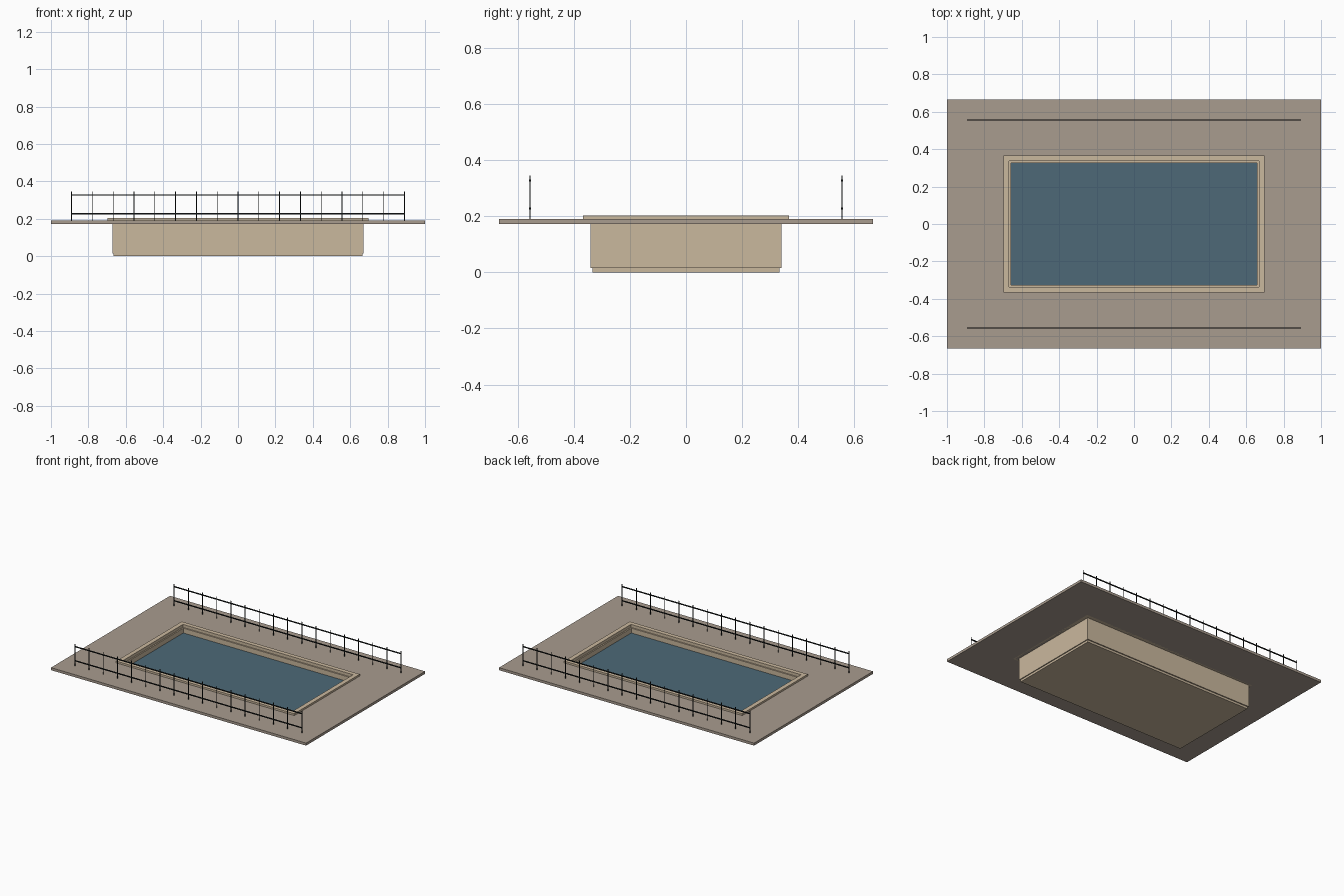
import bpy
import bmesh

if "Cube" in bpy.data.objects:
    bpy.data.objects.remove(bpy.data.objects["Cube"], do_unlink=True)


def material(name, rgb):
    """Flat material from 0-255 display values, converted to linear."""
    lin = [((c / 255 + 0.055) / 1.055) ** 2.4 for c in rgb]
    mat = bpy.data.materials.new(name)
    mat.use_nodes = True
    mat.diffuse_color = (*lin, 1)
    mat.node_tree.nodes["Principled BSDF"].inputs["Base Color"].default_value = (*lin, 1)
    return mat


paving = material("paving", (169, 156, 143))
stone = material("pale stone", (202, 184, 158))
water_blue = material("water blue", (77, 105, 119))
black_metal = material("black metal", (22, 26, 26))


def finish(name, bm, mat):
    bmesh.ops.recalc_face_normals(bm, faces=bm.faces)
    mesh = bpy.data.meshes.new(name)
    bm.to_mesh(mesh)
    bm.free()
    mesh.materials.append(mat)
    obj = bpy.data.objects.new(name, mesh)
    bpy.context.collection.objects.link(obj)
    return obj


def add_box(bm, centre, size):
    verts = bmesh.ops.create_cube(bm, size=1)["verts"]
    bmesh.ops.scale(bm, vec=size, verts=verts)
    bmesh.ops.translate(bm, vec=centre, verts=verts)


def box(name, half_x, half_y, z0, z1, mat):
    bm = bmesh.new()
    add_box(bm, (0, 0, (z0 + z1) / 2), (2 * half_x, 2 * half_y, z1 - z0))
    return finish(name, bm, mat)


def frame(name, outer, inner, z0, z1, mat):
    """Rectangular ring between two half-sizes, from z0 to z1."""
    bm = bmesh.new()
    corners = [(-1, -1), (1, -1), (1, 1), (-1, 1)]
    loops = [[bm.verts.new((sx * h[0], sy * h[1], z)) for sx, sy in corners]
             for h, z in ((outer, z0), (outer, z1), (inner, z1), (inner, z0))]
    for k in range(4):
        a, b = loops[k], loops[(k + 1) % 4]
        for i in range(4):
            j = (i + 1) % 4
            bm.faces.new((a[i], a[j], b[j], b[i]))
    return finish(name, bm, mat)


# Paved deck around the pool, with its raised coping
frame("deck", (1, 0.666), (0.67, 0.338), 0.172, 0.19, paving)
frame("coping", (0.698, 0.367), (0.667, 0.336), 0.172, 0.203, stone)

# Basin walls, floor slab and water
frame("basin_walls", (0.672, 0.341), (0.658, 0.327), 0.015, 0.182, stone)
box("basin_floor", 0.665, 0.333, 0, 0.016, stone)
box("water", 0.659, 0.328, 0.14, 0.148, water_blue)

# Railings along both long sides
HALF = 0.89
BAYS = 16
for name, y in (("front_railing", -0.556), ("back_railing", 0.556)):
    bm = bmesh.new()
    for z in (0.227, 0.327):
        add_box(bm, (0, y, z), (2 * HALF, 0.007, 0.006))
    for i in range(BAYS + 1):
        x = -HALF + 2 * HALF * i / BAYS
        add_box(bm, (x, y, 0.267), (0.004, 0.004, 0.156))
    finish(name, bm, black_metal)
